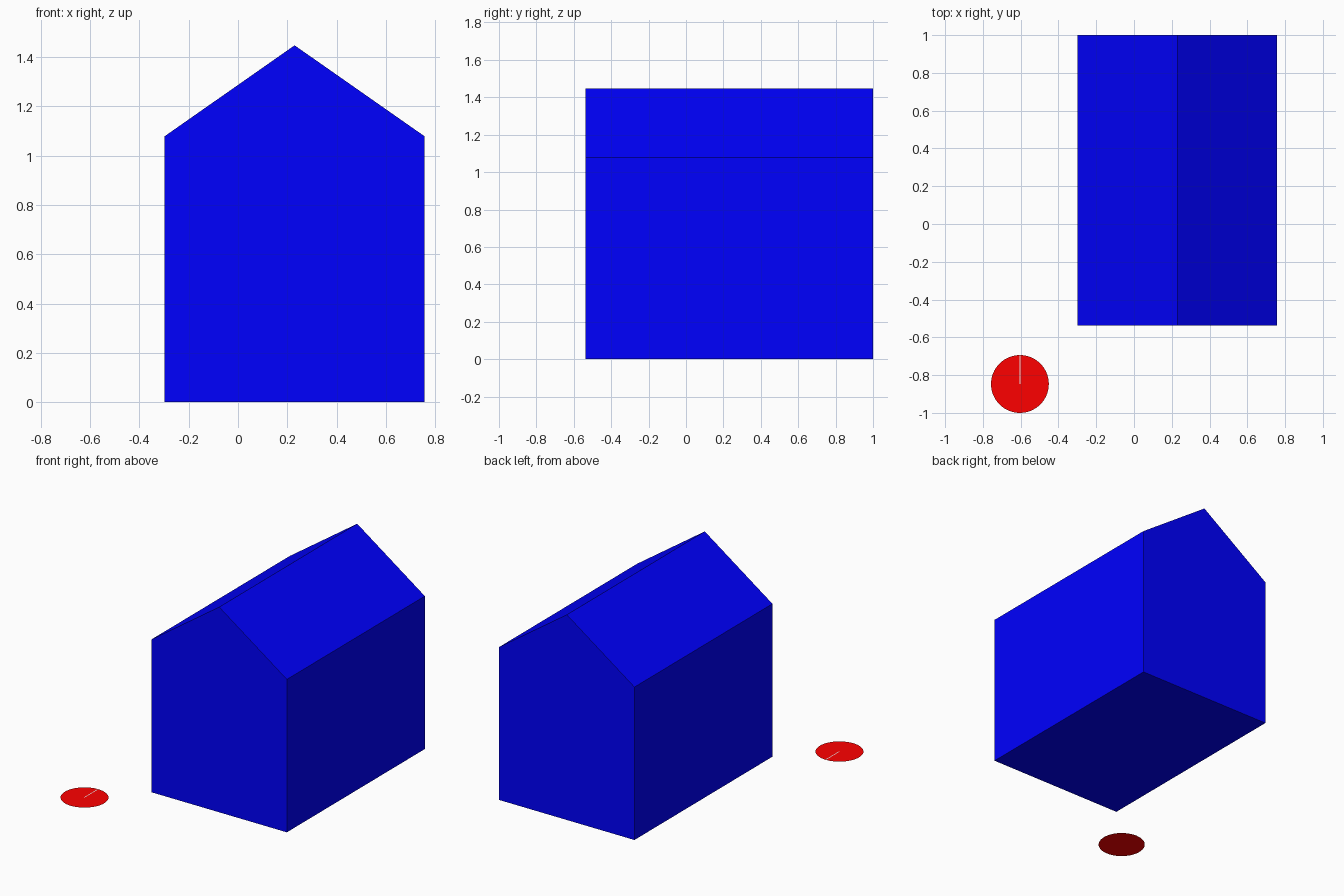
import bpy, bmesh
from mathutils import Matrix, Vector

if "Cube" in bpy.data.objects:
    bpy.data.objects.remove(bpy.data.objects["Cube"])


def make_object(name, bm, color):
    bmesh.ops.recalc_face_normals(bm, faces=bm.faces) if len(bm.faces) > 1 else None
    mesh = bpy.data.meshes.new(name)
    bm.to_mesh(mesh)
    bm.free()
    mat = bpy.data.materials.new(name + "_color")
    mat.diffuse_color = color
    mat.use_nodes = True
    mat.node_tree.nodes["Principled BSDF"].inputs["Base Color"].default_value = mat.diffuse_color
    mesh.materials.append(mat)
    obj = bpy.data.objects.new(name, mesh)
    bpy.context.collection.objects.link(obj)
    return obj


# House: gabled profile extruded front to back
left, right, front, back = -0.298, 0.757, -0.537, 1.0
eave, ridge = 1.078, 1.447
profile = [(left, 0), (right, 0), (right, eave), ((left + right) / 2, ridge), (left, eave)]
bm = bmesh.new()
face = bm.faces.new([bm.verts.new((x, front, z)) for x, z in profile])
ext = bmesh.ops.extrude_face_region(bm, geom=[face], use_keep_orig=True)
moved = [g for g in ext["geom"] if isinstance(g, bmesh.types.BMVert)]
bmesh.ops.translate(bm, verts=moved, vec=(0, back - front, 0))
make_object("house", bm, (0, 0, 1, 1))

# Flat round marker on the ground
radius = 0.153
center = Vector((-0.604, -0.847, 0))
bm = bmesh.new()
bmesh.ops.create_circle(bm, cap_ends=True, segments=64, radius=radius,
                        matrix=Matrix.Translation(center))
make_object("round_marker", bm, (1, 0, 0, 1))

# Thin pointer line from the marker's centre to its rim
half = 0.003
bm = bmesh.new()
corners = [(-half, 0), (half, 0), (half, radius), (-half, radius)]
bm.faces.new([bm.verts.new(center + Vector((x, y, 0.001))) for x, y in corners])
make_object("pointer_line", bm, (0.9, 0.8, 0.8, 1))
